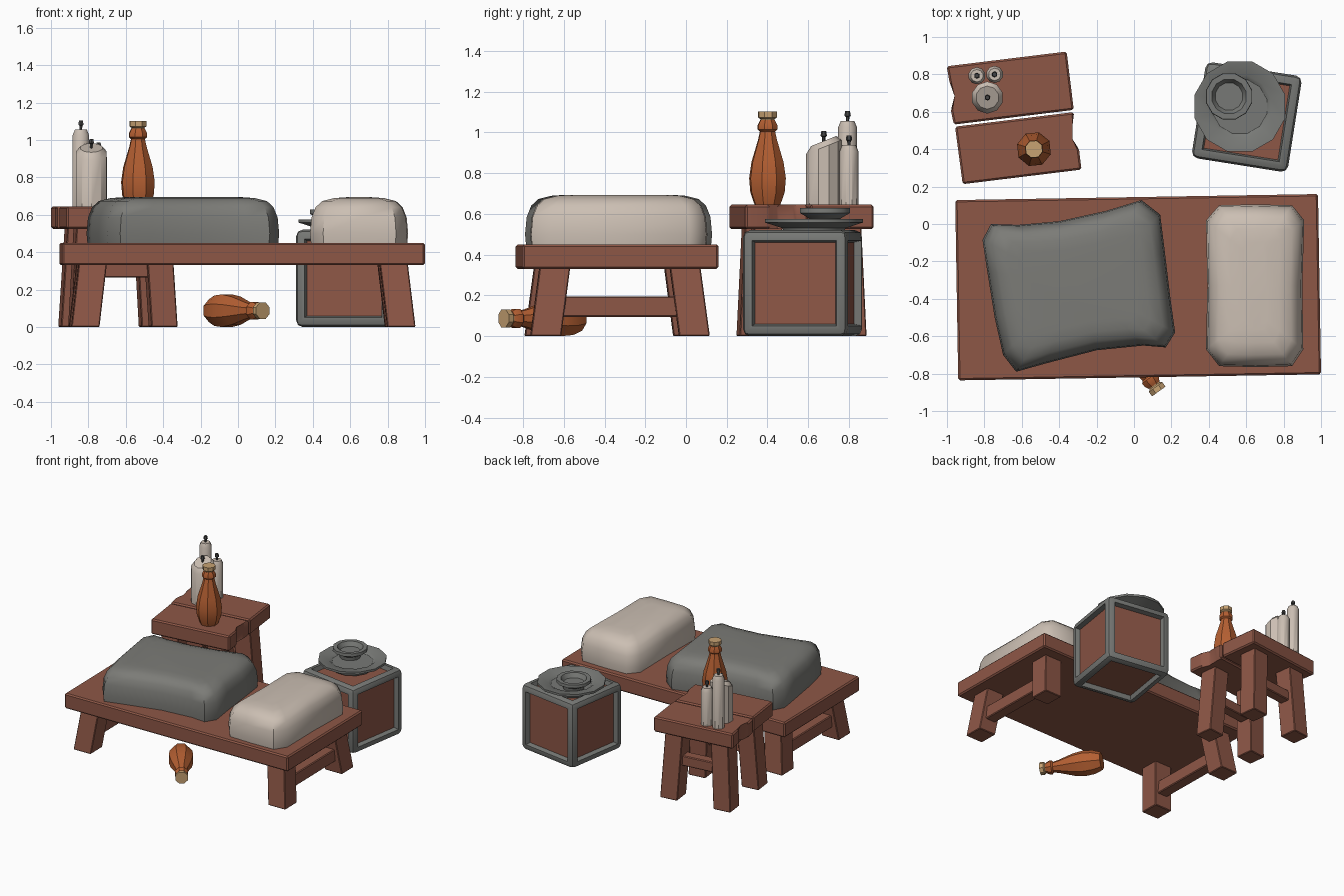
import bpy, bmesh, math
from mathutils import Vector, Matrix

if "Cube" in bpy.data.objects:
    bpy.data.objects.remove(bpy.data.objects["Cube"])


def material(name, rgb):
    m = bpy.data.materials.new(name)
    m.diffuse_color = (*rgb, 1)
    m.use_nodes = True
    m.node_tree.nodes["Principled BSDF"].inputs["Base Color"].default_value = m.diffuse_color
    return m


WOOD = material("red brown wood", (0.27, 0.095, 0.062))
CLOTH = material("grey cloth", (0.20, 0.20, 0.185))
STONE = material("grey metal", (0.185, 0.19, 0.18))
CREAM = material("cream", (0.60, 0.52, 0.45))
ORANGE = material("orange glaze", (0.46, 0.115, 0.032))
CORK = material("cork", (0.57, 0.36, 0.17))
DARK = material("dark wick", (0.06, 0.06, 0.06))


def finish(name, bm, mats, loc=(0, 0, 0), rot=(0, 0, 0), smooth=30):
    bmesh.ops.recalc_face_normals(bm, faces=bm.faces)
    me = bpy.data.meshes.new(name)
    bm.to_mesh(me)
    bm.free()
    for m in mats:
        me.materials.append(m)
    ob = bpy.data.objects.new(name, me)
    bpy.context.collection.objects.link(ob)
    ob.location, ob.rotation_euler = loc, rot
    bpy.ops.object.select_all(action='DESELECT')
    ob.select_set(True)
    bpy.context.view_layer.objects.active = ob
    bpy.ops.object.shade_smooth_by_angle(angle=math.radians(smooth))
    return ob


def stack(bm, rings, bottom=True, top=True):
    """Join rings of points of equal count and cap the ends."""
    vs = [[bm.verts.new(p) for p in r] for r in rings]
    n = len(vs[0])
    for a, b in zip(vs, vs[1:]):
        for i in range(n):
            j = (i + 1) % n
            bm.faces.new((a[i], a[j], b[j], b[i]))
    if bottom:
        bm.faces.new(vs[0][::-1])
    if top:
        bm.faces.new(vs[-1])


def prism(name, outline, z0, z1, mat, loc, rot, bevel=0.008):
    bm = bmesh.new()
    stack(bm, [[(x, y, z) for x, y in outline] for z in (z0, z1)])
    if bevel:
        bmesh.ops.bevel(bm, geom=bm.edges[:], offset=bevel, segments=1,
                        affect='EDGES', profile=0.5)
    return finish(name, bm, [mat], loc, rot)


def box(name, x0, x1, y0, y1, z0, z1, mat, loc, rot, bevel=0.006):
    return prism(name, [(x0, y0), (x1, y0), (x1, y1), (x0, y1)], z0, z1, mat, loc, rot, bevel)


def legs(name, bottom, top, w, height, loc, rot):
    """Four splayed legs, given the outer half extents at floor and at top."""
    for sx, nx in ((-1, "left"), (1, "right")):
        for sy, ny in ((-1, "front"), (1, "back")):
            bm = bmesh.new()
            rings = []
            for (hx, hy), z in ((bottom, 0), (top, height)):
                rings.append([(sx * (hx - w * a), sy * (hy - w * b), z)
                              for a, b in ((0, 0), (1, 0), (1, 1), (0, 1))])
            stack(bm, rings)
            bmesh.ops.recalc_face_normals(bm, faces=bm.faces)
            bmesh.ops.bevel(bm, geom=bm.edges[:], offset=0.005, segments=1, affect='EDGES')
            finish(f"{name}_{ny}_{nx}_leg", bm, [WOOD], loc, rot)


def lathe(name, profile, sides, mat, loc, rot=(0, 0, 0), slant=0.0, slant_from=9):
    bm = bmesh.new()
    rings = []
    for r, z in profile:
        ring = []
        for i in range(sides):
            a = 2 * math.pi * (i + 0.5) / sides
            y = r * math.sin(a)
            ring.append((r * math.cos(a), y, z + (slant * y if z > slant_from else 0)))
        rings.append(ring)
    stack(bm, rings)
    return finish(name, bm, [mat], loc, rot, 35)


# low table: slab, splayed legs, end stretchers
BED, BR = (0.022, -0.338, 0), (0, 0, math.radians(0.95))
box("table_top", -0.97, 0.97, -0.482, 0.482, 0.33, 0.45, WOOD, BED, BR, 0.01)
legs("table", (0.92, 0.44), (0.88, 0.395), 0.15, 0.335, BED, BR)
for s, n in ((-1, "left"), (1, "right")):
    box(f"table_{n}_stretcher", s * 0.825 - 0.045, s * 0.825 + 0.045, -0.35, 0.35,
        0.095, 0.195, WOOD, BED, BR)


# cushions: outline raised through inset rings to a soft dome
def cushion(name, outline, mat):
    xs, ys = [p[0] for p in outline], [p[1] for p in outline]
    cx, cy = (min(xs) + max(xs)) / 2, (min(ys) + max(ys)) / 2
    hx, hy = max(xs) - cx, max(ys) - cy
    rings = []
    for d, z in ((0.005, 0.445), (0, 0.50), (0.008, 0.585), (0.03, 0.64),
                 (0.065, 0.673), (0.13, 0.689), (0.2, 0.694)):
        rings.append([(cx + (x - cx) * (1 - d / hx), cy + (y - cy) * (1 - d / hy), z)
                      for x, y in outline])
    bm = bmesh.new()
    stack(bm, rings)
    finish(name, bm, [mat], smooth=50)


cushion("grey_cushion", [
    (-0.63, -0.79), (-0.47, -0.745), (-0.20, -0.675), (0.05, -0.65), (0.17, -0.66),
    (0.22, -0.58), (0.195, -0.40), (0.165, -0.15), (0.14, 0.05), (0.04, 0.128),
    (-0.15, 0.07), (-0.40, 0.015), (-0.62, -0.005), (-0.765, 0.0), (-0.81, -0.085),
    (-0.785, -0.25), (-0.745, -0.50), (-0.70, -0.70)], CLOTH)
cushion("cream_cushion", [
    (0.455, -0.76), (0.65, -0.765), (0.845, -0.76), (0.905, -0.67), (0.90, -0.33),
    (0.91, 0.02), (0.845, 0.10), (0.65, 0.105), (0.455, 0.10), (0.385, 0.02),
    (0.392, -0.33), (0.385, -0.67)], CREAM)

# stool: two chipped planks, legs, stretchers
ST, SR = (-0.642, 0.567, 0), (0, 0, math.radians(7))
prism("stool_back_plank", [
    (-0.323, 0.004), (0.323, 0.004), (0.323, 0.318), (-0.323, 0.318),
    (-0.318, 0.225), (-0.290, 0.155), (-0.330, 0.085)], 0.525, 0.645, WOOD, ST, SR, 0.01)
prism("stool_front_plank", [
    (-0.315, -0.318), (0.325, -0.318), (0.325, -0.205), (0.285, -0.15),
    (0.308, -0.07), (0.323, -0.008), (-0.318, -0.008)], 0.525, 0.645, WOOD, ST, SR, 0.01)
legs("stool", (0.287, 0.287), (0.255, 0.265), 0.14, 0.53, ST, SR)
for s, n in ((-1, "front"), (1, "back")):
    box(f"stool_{n}_stretcher", -0.17, 0.17, s * 0.2 - 0.04, s * 0.2 + 0.04,
        0.265, 0.345, WOOD, ST, SR)

# crate: rounded frame with sunken wooden panels on every side
bm = bmesh.new()
bmesh.ops.create_cube(bm, size=1, matrix=Matrix.Translation((0, 0, 0.26))
                      @ Matrix.Diagonal((0.52, 0.52, 0.52, 1)))
outer = bm.edges[:]
panels = bm.faces[:]
bmesh.ops.inset_individual(bm, faces=panels, thickness=0.072)
bmesh.ops.inset_individual(bm, faces=panels, thickness=0.012, depth=-0.035)
for f in panels:
    f.material_index = 1
bmesh.ops.bevel(bm, geom=outer, offset=0.035, segments=2, affect='EDGES', profile=0.5)
finish("crate", bm, [STONE, WOOD], (0.603, 0.572, 0), (0, 0, math.radians(-9)), 40)

# plate and bowl on the crate
lathe("plate", [(0.15, 0.50), (0.16, 0.53), (0.25, 0.558), (0.25, 0.575),
                (0.17, 0.565), (0.15, 0.55)], 12, STONE, (0.566, 0.628, 0))
lathe("bowl", [(0.075, 0.545), (0.08, 0.578), (0.128, 0.605), (0.126, 0.628),
               (0.095, 0.628), (0.075, 0.595)], 12, STONE, (0.508, 0.682, 0))


# bottles: eight-sided body with a cork
def bottle(name, loc, rot):
    lathe(name + "_body", [(0.066, 0), (0.088, 0.06), (0.094, 0.13), (0.082, 0.21),
                           (0.048, 0.32), (0.039, 0.36), (0.051, 0.37), (0.051, 0.39),
                           (0.038, 0.415)], 8, ORANGE, loc, rot)
    lathe(name + "_cork", [(0.033, 0.40), (0.036, 0.42), (0.048, 0.428),
                           (0.048, 0.457)], 8, CORK, loc, rot)


bottle("standing_bottle", (-0.535, 0.40, 0.645), (0, 0, 0.1))
axis = Vector((0.26, -0.36, 0))
bottle("fallen_bottle", (-0.135, -0.525, 0.087), axis.to_track_quat('Z', 'Y').to_euler())


# candles with wicks
def candle(name, x, y, r, h, slant=0.0):
    lathe(name, [(r, 0), (r, h - 0.03), (r * 0.72, h)], 10, CREAM, (x, y, 0.643),
          slant=slant, slant_from=h * 0.5)
    lathe(name + "_wick", [(0.007, h - 0.01), (0.009, h + 0.02), (0.016, h + 0.025),
                           (0.012, h + 0.048)], 6, DARK, (x, y, 0.643))


candle("wide_candle", -0.784, 0.676, 0.086, 0.315, 0.4)
candle("tall_candle", -0.84, 0.793, 0.046, 0.413)
candle("short_candle", -0.745, 0.80, 0.046, 0.295)
